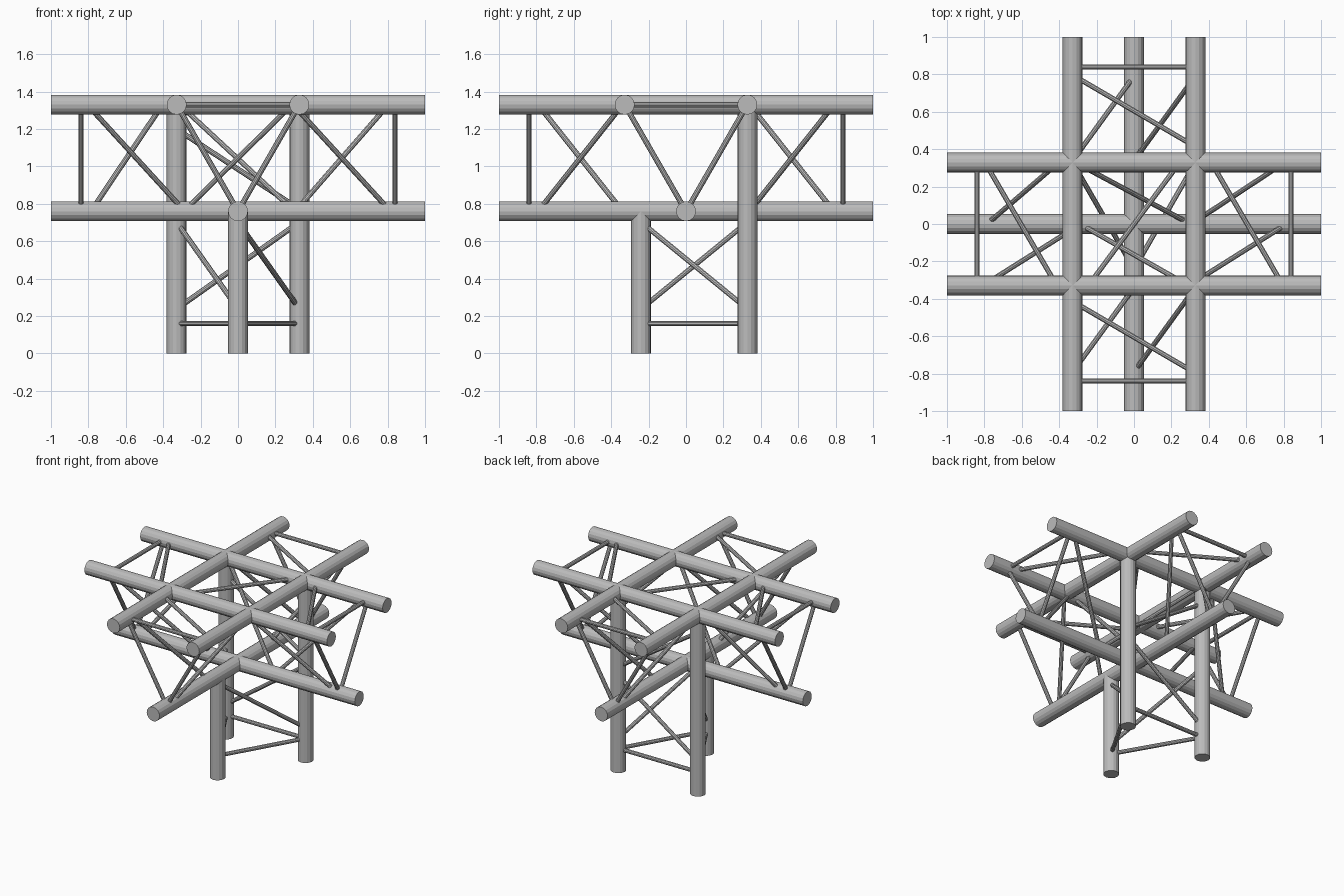
import bpy
import bmesh
from mathutils import Vector

cube = bpy.data.objects.get("Cube")
if cube:
    bpy.data.objects.remove(cube, do_unlink=True)

metal = bpy.data.materials.new("brushed_grey_metal")
metal.use_nodes = True
GREY = (0.5, 0.5, 0.5, 1)
metal.diffuse_color = GREY
metal.node_tree.nodes["Principled BSDF"].inputs["Base Color"].default_value = GREY

HALF = 0.328      # half spacing of paired chords
TOP = 1.33        # height of upper chords
LOW = 0.76        # height of lower chords
FRONT = -0.24     # depth of the single front leg


def tube(name, a, b, radius=0.053, sides=16):
    """Closed straight tube from a to b."""
    a, b = Vector(a), Vector(b)
    d = b - a
    bm = bmesh.new()
    bmesh.ops.create_cone(bm, cap_ends=True, segments=sides, radius1=radius,
                          radius2=radius, depth=d.length)
    mesh = bpy.data.meshes.new(name)
    bm.to_mesh(mesh)
    bm.free()
    mesh.materials.append(metal)
    obj = bpy.data.objects.new(name, mesh)
    obj.location = (a + b) / 2
    obj.rotation_mode = 'QUATERNION'
    obj.rotation_quaternion = d.to_track_quat('Z', 'Y')
    bpy.context.collection.objects.link(obj)


def strut(name, axis, a, b, pos_a, pos_b):
    """Thin brace from chord a to chord b, at given positions along the axis."""
    a, b = Vector(a), Vector(b)
    a[axis] = b[axis] = 0
    inset = (b - a).normalized() * 0.045
    a, b = a + inset, b - inset
    a[axis], b[axis] = pos_a, pos_b
    tube(name, a, b, 0.0145, 10)


# Long chords, running both ways
for axis, label in enumerate(("cross", "depth")):
    for offset, z in ((-HALF, TOP), (HALF, TOP), (0, LOW)):
        start, end = Vector((offset, offset, z)), Vector((offset, offset, z))
        start[axis], end[axis] = -1, 1
        tube(f"{label}_chord", start, end)

# Legs
left, right, front = (HALF, HALF, 0), (-HALF, HALF, 0), (0, FRONT, 0)
for name, foot, height in (("left_leg", left, TOP), ("right_leg", right, TOP),
                           ("front_leg", front, LOW)):
    tube(name, foot, (foot[0], foot[1], height))

# Leg bracing: a rung and a diagonal on each face
for a, b in ((right, front), (front, left), (left, right)):
    strut("leg_rung", 2, a, b, 0.16, 0.16)
    strut("leg_diagonal", 2, a, b, 0.67, 0.27)
strut("back_diagonal", 2, right, left, 1.17, 0.80)

# Arm bracing: per arm the axis, direction, and along-positions of the
# (top, bottom) brace ends on the negative side and on the positive side
arms = {
    "front_arm": (1, -1, (0.76, 0.37), (0.37, 0.76)),
    "back_arm": (1, 1, (0.37, 0.76), (0.76, 0.37)),
    "right_arm": (0, -1, (0.77, 0.32), (0.43, 0.76)),
    "left_arm": (0, 1, (0.33, 0.78), (0.77, 0.34)),
}
low = (0, 0, LOW)
for name, (axis, sign, neg, pos) in arms.items():
    upper_neg, upper_pos = (-HALF, -HALF, TOP), (HALF, HALF, TOP)
    end = sign * 0.84
    for a, b in ((upper_neg, upper_pos), (upper_neg, low), (upper_pos, low)):
        strut(name + "_rung", axis, a, b, end, end)
    for chord, (t, b) in ((upper_neg, neg), (upper_pos, pos)):
        strut(name + "_side_diagonal", axis, chord, low, sign * t, sign * b)
    near, far = (0.44, 0.77) if sign < 0 else (0.77, 0.44)
    strut(name + "_top_diagonal", axis, upper_neg, upper_pos,
          sign * near, sign * far)

# Bracing inside the central bay
back_top, front_top = (0, HALF, TOP), (0, -HALF, TOP)
strut("centre_back_diagonal", 0, back_top, low, -0.27, 0.26)
strut("centre_front_diagonal", 0, front_top, low, 0.25, -0.25)
strut("centre_top_diagonal", 0, back_top, front_top, 0.21, -0.21)
